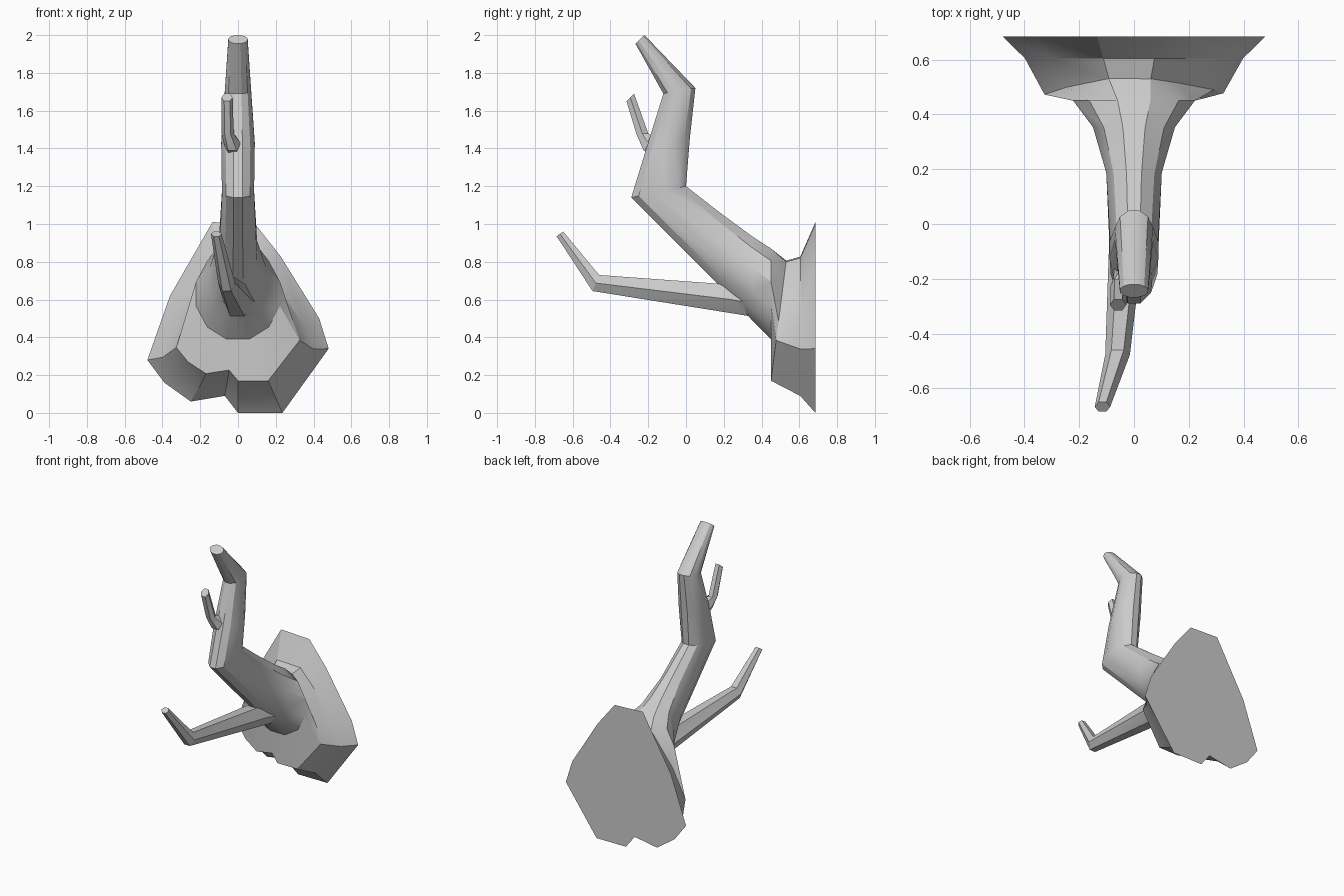
import bpy, bmesh, math

if "Cube" in bpy.data.objects:
    bpy.data.objects.remove(bpy.data.objects["Cube"])


def loft(name, rings):
    """Skin a list of equal-length rings and cap both ends."""
    bm = bmesh.new()
    loops = [[bm.verts.new(p) for p in ring] for ring in rings]
    n = len(loops[0])
    for a, b in zip(loops, loops[1:]):
        for i in range(n):
            j = (i + 1) % n
            bm.faces.new((a[i], a[j], b[j], b[i]))
    bm.faces.new(loops[0])
    bm.faces.new(loops[-1])
    bmesh.ops.recalc_face_normals(bm, faces=bm.faces)
    mesh = bpy.data.meshes.new(name)
    bm.to_mesh(mesh)
    bm.free()
    obj = bpy.data.objects.new(name, mesh)
    bpy.context.collection.objects.link(obj)
    bpy.ops.object.select_all(action='DESELECT')
    obj.select_set(True)
    bpy.context.view_layer.objects.active = obj
    bpy.ops.object.shade_smooth_by_angle(angle=math.radians(28))
    return obj


def section(x, low, high, w, n=12):
    """Oval ring spanning two (y, z) side-view points, half width w."""
    ring = []
    for k in range(n):
        a = 2 * math.pi * (k + 0.5) / n
        s = math.cos(a) / math.cos(math.pi / n)
        y = (low[0] + high[0]) / 2 + (high[0] - low[0]) / 2 * s
        z = (low[1] + high[1]) / 2 + (high[1] - low[1]) / 2 * s
        ring.append((x + w * math.sin(a), y, z))
    return ring


# Cut back face: irregular outline in x, z, clockwise from the top
outline = [(.09, 1.0), (.225, .83), (.43, .5), (.48, .34), (.235, 0), (0, 0),
           (-.07, .09), (-.25, .06), (-.39, .16), (-.48, .28), (-.36, .62), (-.135, 1.01)]
flare = [[(x, .685, z) for x, z in outline],
         [(x * .83, .605, .09 + z * .73) for x, z in outline],
         [(x * .68, .45 + .08 * z, .17 + z * .63) for x, z in outline]]

# Trunk: flared root, rising diagonal, elbow, upright and tip
trunk = [section(0, *s) for s in [
    ((.45, .39), (.45, .87), .23),
    ((.36, .48), (.35, .935), .155),
    ((.20, .65), (.18, 1.06), .105),
    ((-.29, 1.14), (0, 1.2), .088),
    ((-.21, 1.40), (.02, 1.45), .092),
    ((-.12, 1.69), (.05, 1.72), .072),
    ((-.268, 1.955), (-.22, 2.0), .053)]]
loft("trunk", flare + trunk)

# Long lower branch
loft("lower_branch", [section(*s, n=6) for s in [
    (.01, (.40, .50), (.25, .67), .085),
    (-.005, (.32, .515), (.16, .685), .075),
    (-.06, (-.495, .645), (-.46, .73), .045),
    (-.115, (-.685, .935), (-.65, .96), .028)]])

# Small upper twig
loft("upper_twig", [section(*s, n=6) for s in [
    (-.02, (-.15, 1.35), (-.10, 1.45), .05),
    (-.03, (-.225, 1.39), (-.17, 1.46), .045),
    (-.055, (-.262, 1.475), (-.2, 1.48), .032),
    (-.058, (-.315, 1.65), (-.275, 1.69), .03)]])
